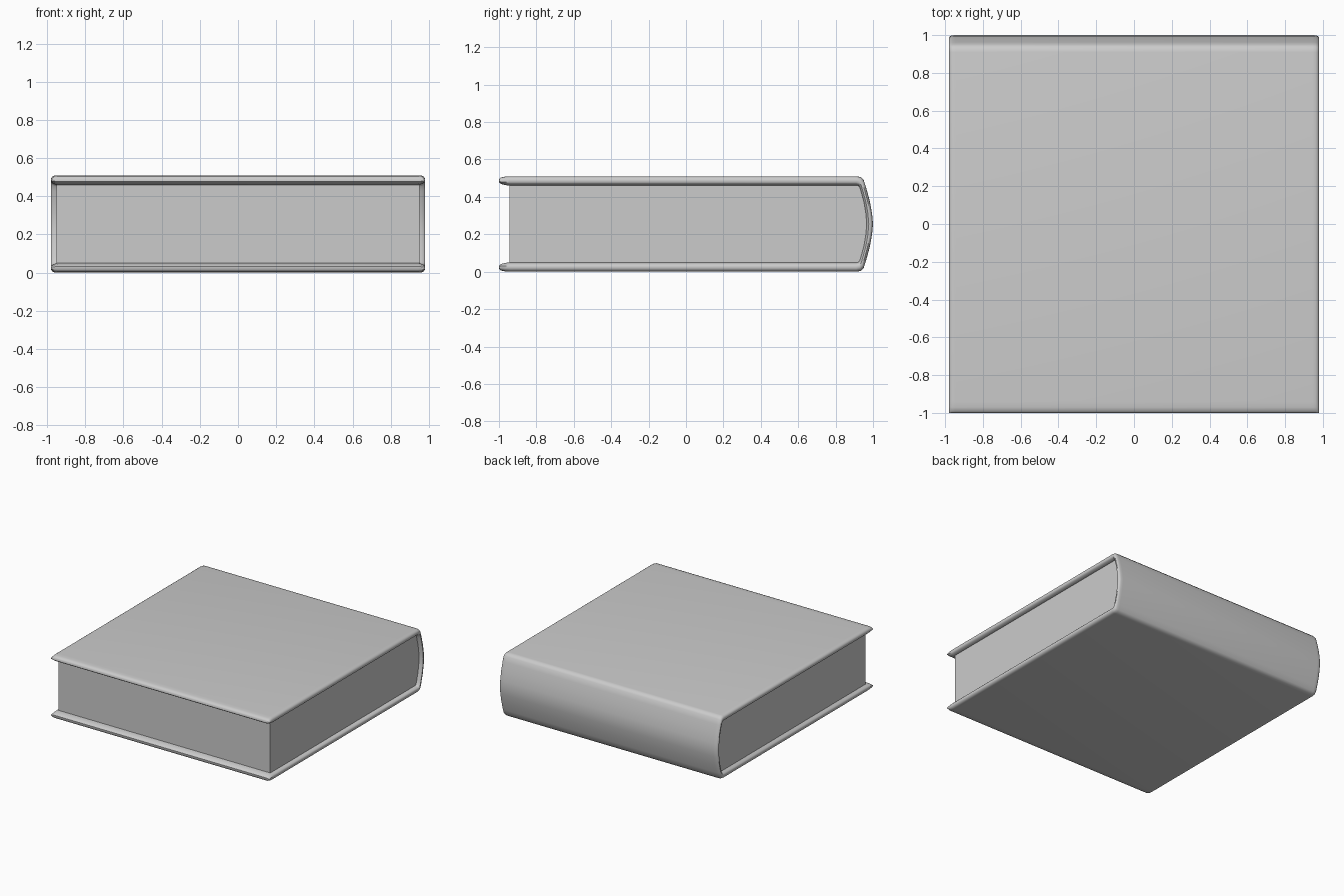
import bpy, bmesh

if "Cube" in bpy.data.objects:
    bpy.data.objects.remove(bpy.data.objects["Cube"])

H = 0.51  # total height

# Lower half of the cover section: (outer y, z, inner y, z), front lip to spine middle
half = [
    (-1.0, .017, -1.0, .032), (-.992, .007, -.987, .042),
    (-.97, .002, -.965, .047), (-.94, 0, -.945, .05),
    (.91, 0, .91, .05), (.935, .004, .922, .052), (.95, .02, .928, .06),
    (.963, .06, .936, .085), (.982, .13, .951, .14),
    (.995, .2, .961, .2), (1.0, .255, .965, .255),
]
pairs = half + [(a, H - b, c, H - d) for a, b, c, d in reversed(half[:-1])]

# How the cover thins out towards its sides: (x, outer inset, inner inset)
taper = [(.98, .35, .35), (.974, .14, .2), (.962, .03, .08), (.945, 0, 0)]
stations = [(-x, a, b) for x, a, b in taper] + list(reversed(taper))


def loft(name, rings):
    """Closed solid through equal-length rings of points."""
    bm = bmesh.new()
    loops = [[bm.verts.new(p) for p in r] for r in rings]
    n = len(loops[0])
    for r0, r1 in zip(loops, loops[1:]):
        for i in range(n):
            j = (i + 1) % n
            bm.faces.new((r0[i], r0[j], r1[j], r1[i]))
    # end caps as strips across the section
    for r in (loops[0], loops[-1]):
        for i in range(n // 2 - 1):
            bm.faces.new((r[i], r[i + 1], r[n - 2 - i], r[n - 1 - i]))
    bmesh.ops.recalc_face_normals(bm, faces=bm.faces[:])
    me = bpy.data.meshes.new(name)
    bm.to_mesh(me)
    bm.free()
    ob = bpy.data.objects.new(name, me)
    bpy.context.collection.objects.link(ob)
    bpy.ops.object.select_all(action='DESELECT')
    ob.select_set(True)
    bpy.context.view_layer.objects.active = ob
    bpy.ops.object.shade_smooth_by_angle(angle=0.7)
    return ob


# Cover: two boards and a rounded spine
rings = []
for x, a, b in stations:
    outer = [(x, p + (r - p) * a, q + (s - q) * a) for p, q, r, s in pairs]
    inner = [(x, r + (p - r) * b, s + (q - s) * b) for p, q, r, s in pairs]
    rings.append(outer + inner[::-1])
loft("cover", rings)

# Page block, tucked slightly into the cover
lower = [(r * .8 + p * .2, s * .8 + q * .2) for p, q, r, s in half[3:]]
upper = [(y, H - z) for y, z in lower]
section = lower + upper[::-1]
loft("pages", [[(x, y, z) for y, z in section] for x in (-.95, .95)])
